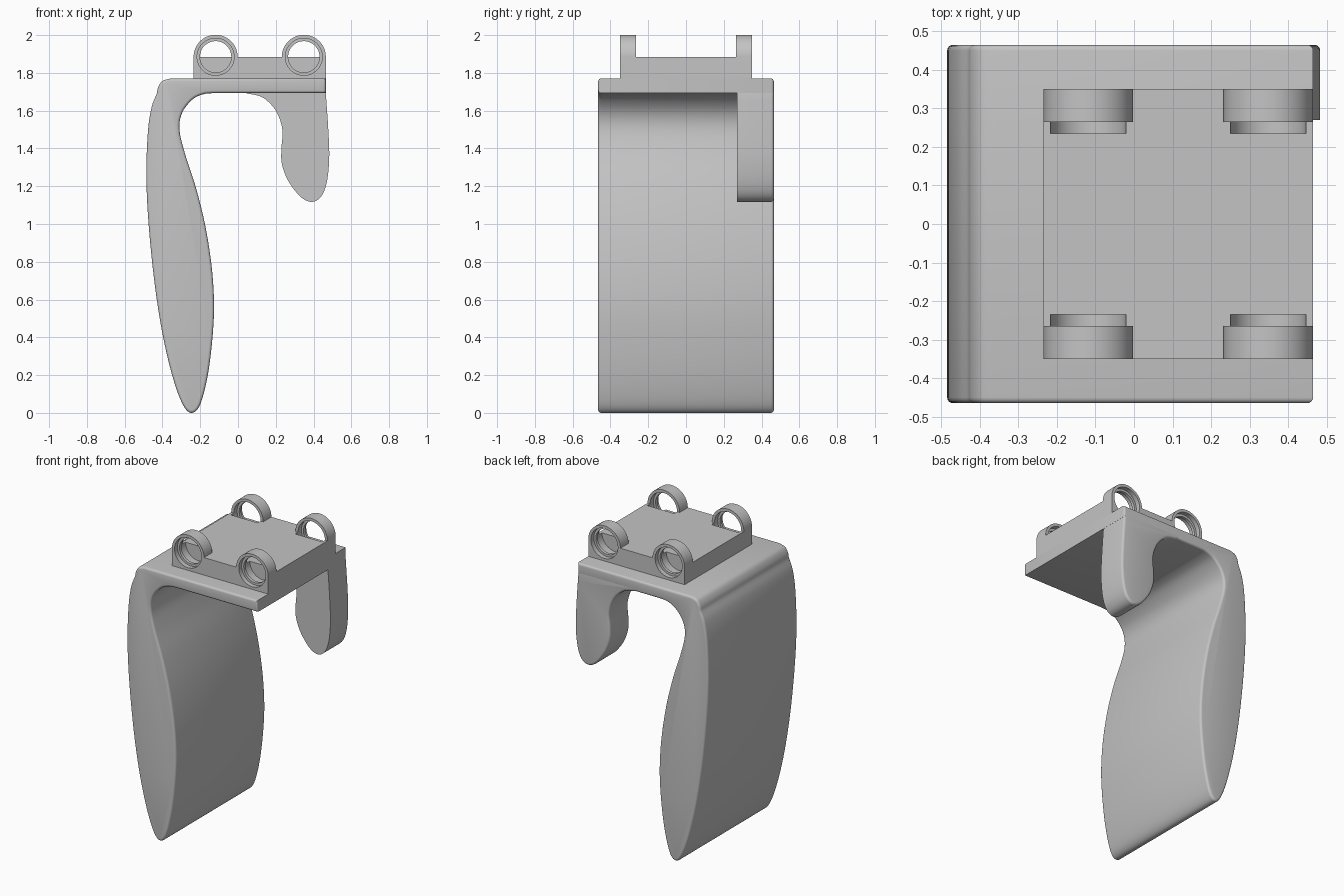
import bpy, bmesh, math
from mathutils import Vector

cube = bpy.data.objects.get("Cube")
if cube:
    bpy.data.objects.remove(cube)

grey = bpy.data.materials.new("plain grey")
grey.use_nodes = True
grey.diffuse_color = (0.55, 0.55, 0.55, 1)
grey.node_tree.nodes["Principled BSDF"].inputs["Base Color"].default_value = grey.diffuse_color


def smooth_path(points, steps=5):
    """Pass a smooth curve through the points."""
    p = [Vector(q) for q in points]
    p = [2 * p[0] - p[1]] + p + [2 * p[-1] - p[-2]]
    out = []
    for a, b, c, d in zip(p, p[1:], p[2:], p[3:]):
        for i in range(steps):
            t = i / steps
            out.append(0.5 * (2 * b + (c - a) * t + (2 * a - 5 * b + 4 * c - d) * t ** 2
                              + (3 * b - a - 3 * c + d) * t ** 3))
    return out + [p[-2]]


def prism(name, outline, y0, y1, rounded=0.0, round_sides=()):
    """Extrude an x-z outline along y and round the rims on the given y sides."""
    bm = bmesh.new()
    cap = bm.faces.new([bm.verts.new((p[0], y0, p[1])) for p in outline])
    ext = bmesh.ops.extrude_face_region(bm, geom=[cap])
    moved = [v for v in ext["geom"] if isinstance(v, bmesh.types.BMVert)]
    bmesh.ops.translate(bm, verts=moved, vec=(0, y1 - y0, 0))
    bmesh.ops.recalc_face_normals(bm, faces=bm.faces[:])
    rims = [e for e in bm.edges
            if any(all(abs(v.co.y - y) < 1e-5 for v in e.verts) for y in round_sides)]
    if rims:
        bmesh.ops.bevel(bm, geom=rims, offset=rounded, offset_type='OFFSET', segments=4,
                        profile=0.5, affect='EDGES', clamp_overlap=False)
    mesh = bpy.data.meshes.new(name)
    bm.to_mesh(mesh)
    bm.free()
    ob = bpy.data.objects.new(name, mesh)
    bpy.context.collection.objects.link(ob)
    mesh.materials.append(grey)
    return ob


def arc(cx, cz, r, start, end, n):
    return [(cx + r * math.cos(start + (end - start) * i / n),
             cz + r * math.sin(start + (end - start) * i / n)) for i in range(n + 1)]


def activate(ob):
    bpy.ops.object.select_all(action='DESELECT')
    ob.select_set(True)
    bpy.context.view_layer.objects.active = ob


def cut(target, cutter):
    activate(target)
    mod = target.modifiers.new("cut", 'BOOLEAN')
    mod.operation, mod.solver, mod.object = 'DIFFERENCE', 'EXACT', cutter
    bpy.ops.object.modifier_apply(modifier=mod.name)
    bpy.data.objects.remove(cutter)


HALF, EDGE = 0.465, 0.465

# Long curved leg with the top plate in one outline
shoulder = smooth_path([(-0.36, 1.77), (-0.4, 1.757), (-0.422, 1.725), (-0.43, 1.69)])
leg = smooth_path([
    (-0.43, 1.69), (-0.457, 1.62), (-0.476, 1.5), (-0.485, 1.3), (-0.48, 1.1),
    (-0.46, 0.85), (-0.43, 0.6), (-0.39, 0.37), (-0.34, 0.17), (-0.29, 0.04),
    (-0.245, 0.0), (-0.2, 0.045), (-0.16, 0.2), (-0.135, 0.4), (-0.127, 0.58),
    (-0.14, 0.78), (-0.175, 1.0), (-0.225, 1.2), (-0.28, 1.37), (-0.31, 1.5),
    (-0.295, 1.59), (-0.24, 1.66), (-0.18, 1.688), (-0.12, 1.693)])
body = prism("leg_and_top_plate", shoulder + leg[1:] + [(EDGE, 1.693), (EDGE, 1.77)],
             -HALF, HALF, 0.015, (-HALF, HALF))

# Short hook at the rear left
hook_curve = smooth_path([
    (EDGE, 1.69), (0.478, 1.5), (0.483, 1.35), (0.47, 1.22), (0.44, 1.145),
    (0.39, 1.117), (0.33, 1.145), (0.265, 1.23), (0.232, 1.32), (0.23, 1.4),
    (0.235, 1.5), (0.2, 1.6), (0.13, 1.67), (0.04, 1.693)])
hook = prism("short_hook", hook_curve + [(0.04, 1.73), (0.455, 1.73)],
             0.27, HALF, 0.015, (HALF,))

# Raised platform with four ring mounts
R, Z, LEFT = 0.1165, 1.885, -0.235
centres = (LEFT + R, EDGE - R)
outline = [(LEFT, 1.75), (EDGE, 1.75)]
for cx in reversed(centres):
    outline += arc(cx, Z, R, 0, math.pi, 28)
platform = prism("platform_with_rings", outline, -0.35, 0.35)
cut(platform, prism("gap_cutter", [(-1, Z), (1, Z), (1, 2.2), (-1, 2.2)], -0.265, 0.265))

# Stepped bores: inner pocket, narrow lip, outer seat
for side in (-1, 1):
    for cx in centres:
        for r, y0, y1 in ((0.098, 0.235, 0.3), (0.083, 0.25, 0.34), (0.098, 0.32, 0.4)):
            ring = arc(cx, Z, r, 0.03, 0.03 + 2 * math.pi, 48)[:-1]
            cut(platform, prism("bore_cutter", ring, *sorted((side * y0, side * y1))))

for ob in (body, hook, platform):
    activate(ob)
    bpy.ops.object.shade_smooth_by_angle(angle=math.radians(30))
